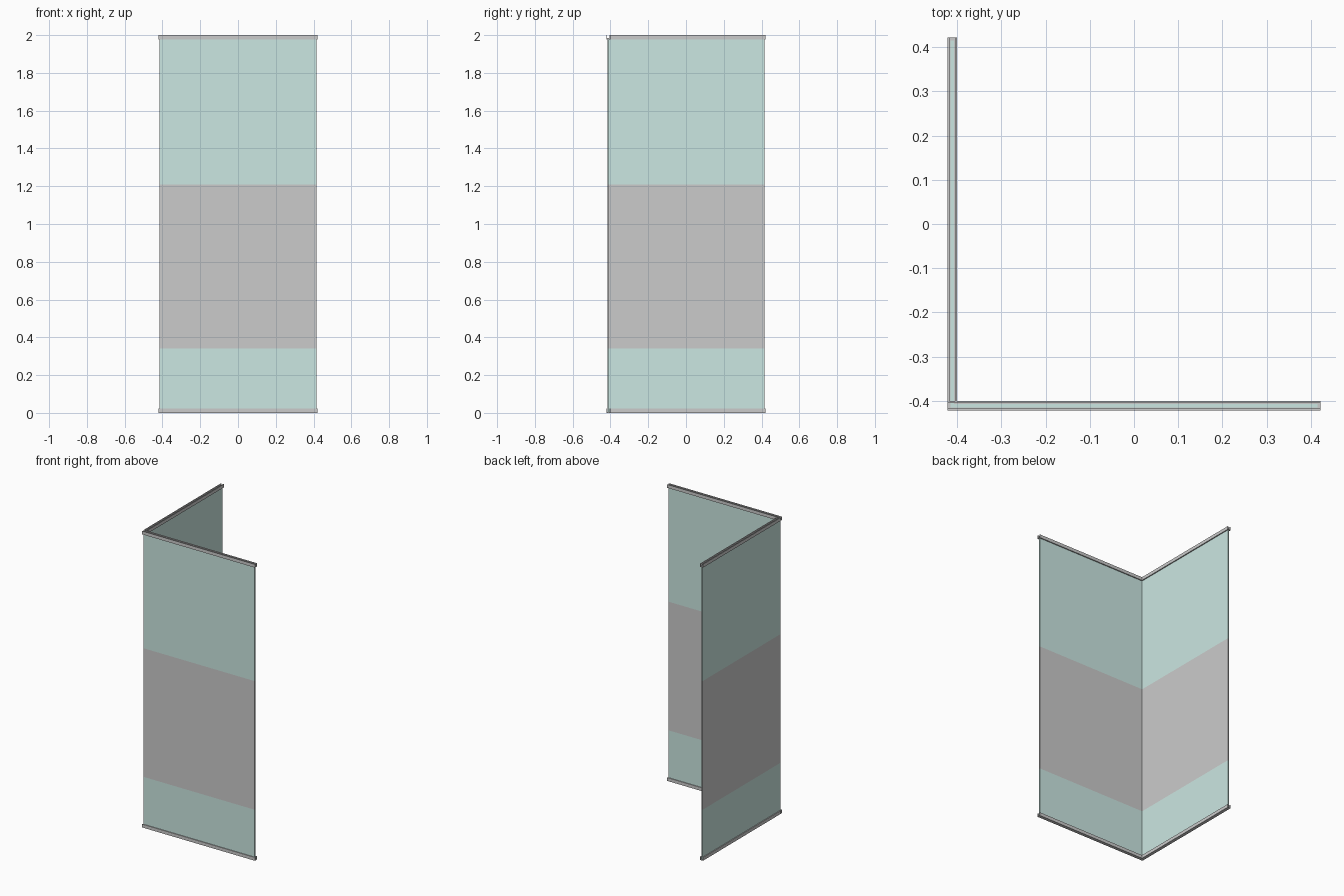
import bpy, bmesh
from mathutils import Matrix

if "Cube" in bpy.data.objects:
    bpy.data.objects.remove(bpy.data.objects["Cube"])

glass = bpy.data.materials.new("tinted_glass")
glass.diffuse_color = (0.6, 0.8, 0.76, 1)
glass.use_nodes = True
glass.node_tree.nodes["Principled BSDF"].inputs["Base Color"].default_value = glass.diffuse_color

# Maps the front wall (along x) onto the left wall (along y)
SWAP = Matrix(((0, 1, 0, 0), (1, 0, 0, 0), (0, 0, 1, 0), (0, 0, 0, 1)))


def extrude_profile(name, profile, x0, x1, side, mat=None):
    """Closed (y, z) outline extruded along x, then placed on a wall."""
    bm = bmesh.new()
    face = bm.faces.new([bm.verts.new((x0, y, z)) for y, z in profile])
    ext = bmesh.ops.extrude_face_region(bm, geom=[face])
    moved = [g for g in ext["geom"] if isinstance(g, bmesh.types.BMVert)]
    bmesh.ops.translate(bm, verts=moved, vec=(x1 - x0, 0, 0))
    if side == "left":
        bm.transform(SWAP)
    bmesh.ops.recalc_face_normals(bm, faces=bm.faces)
    mesh = bpy.data.meshes.new(name)
    bm.to_mesh(mesh)
    bm.free()
    if mat:
        mesh.materials.append(mat)
    bpy.context.collection.objects.link(bpy.data.objects.new(name, mesh))


def rect(y0, y1, z0, z1):
    return [(y0, z0), (y1, z0), (y1, z1), (y0, z1)]


def channel(z_floor, z_lip, t):
    """U section: a floor with two thin lips."""
    a, b, w = -0.422, -0.4, 0.005
    return [(a, z_floor), (b, z_floor), (b, z_lip), (b - w, z_lip),
            (b - w, z_floor + t), (a + w, z_floor + t), (a + w, z_lip), (a, z_lip)]


for side in ("front", "left"):
    start = -0.422 if side == "front" else -0.4
    g0 = -0.415 if side == "front" else -0.407
    # Glass sheet with a grey frosted band
    for part, z0, z1, mat in (("lower_glass", 0.004, 0.34, glass),
                              ("frosted_band", 0.34, 1.208, None),
                              ("upper_glass", 1.208, 1.985, glass)):
        extrude_profile(f"{side}_{part}", rect(-0.415, -0.407, z0, z1), g0, 0.415, side, mat)
    # Top and bottom channels
    extrude_profile(f"{side}_top_rail", channel(1.978, 2.0, 0.006), start, 0.422, side)
    extrude_profile(f"{side}_bottom_rail", channel(0.0, 0.022, 0.004), start, 0.422, side)
